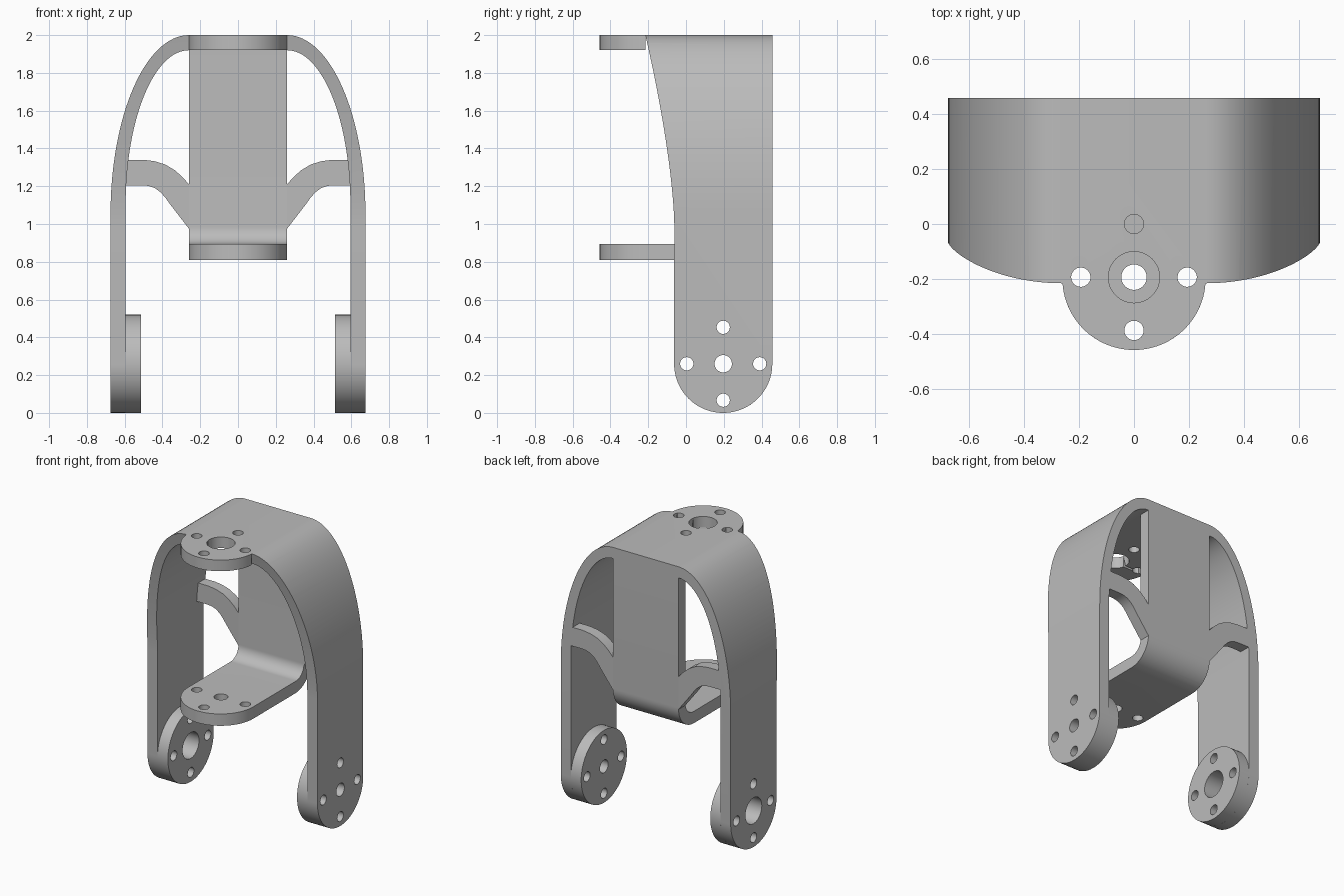
import bpy, bmesh, math

cube = bpy.data.objects.get("Cube")
if cube:
    bpy.data.objects.remove(cube, do_unlink=True)

grey = bpy.data.materials.new("bracket grey")
grey.use_nodes = True
grey.diffuse_color = (0.5, 0.5, 0.5, 1)
grey.node_tree.nodes["Principled BSDF"].inputs["Base Color"].default_value = (0.5, 0.5, 0.5, 1)

R = 0.26            # mounting pad radius and half width of the back plate
T = 0.08            # sheet thickness
BACK = 0.457        # rear face
HOLE_RING = 0.193   # screw circle radius
W = 0.675           # half width of the whole fork
PAD_Y = -0.197      # centre of the horizontal pads
LEG_Y, LEG_Z = 0.197, 0.26


def arc(cu, cv, ru, rv, a0, a1, n=32):
    """Points along an elliptical arc, angles in degrees."""
    angles = [math.radians(a0 + (a1 - a0) * i / n) for i in range(n + 1)]
    return [(cu + ru * math.cos(a), cv + rv * math.sin(a)) for a in angles]


def prism(name, points, axis, low, high):
    """Extrude a 2D outline along the given axis."""
    place = {"x": lambda u, v, w: (w, u, v),
             "y": lambda u, v, w: (u, w, v),
             "z": lambda u, v, w: (u, v, w)}[axis]
    bm = bmesh.new()
    face = bm.faces.new([bm.verts.new(place(u, v, low)) for u, v in points])
    ext = bmesh.ops.extrude_face_region(bm, geom=[face], use_keep_orig=True)
    shift = place(0, 0, high - low)
    bmesh.ops.translate(bm, vec=shift, verts=[g for g in ext["geom"] if isinstance(g, bmesh.types.BMVert)])
    bmesh.ops.recalc_face_normals(bm, faces=bm.faces)
    mesh = bpy.data.meshes.new(name)
    bm.to_mesh(mesh)
    bm.free()
    mesh.materials.append(grey)
    obj = bpy.data.objects.new(name, mesh)
    bpy.context.collection.objects.link(obj)
    return obj


def disc(name, u, v, radius, axis, low, high, n=64):
    return prism(name, arc(u, v, radius, radius, 0, 360, n)[:-1], axis, low, high)


def activate(obj):
    bpy.ops.object.select_all(action="DESELECT")
    obj.select_set(True)
    bpy.context.view_layer.objects.active = obj


def combine(obj, tool, operation):
    """Apply a boolean and discard the tool."""
    mod = obj.modifiers.new(operation, "BOOLEAN")
    mod.operation, mod.object, mod.solver = operation, tool, "EXACT"
    activate(obj)
    bpy.ops.object.modifier_apply(modifier=mod.name)
    bpy.data.objects.remove(tool, do_unlink=True)


def drill(objects, u, v, radius, axis, low, high):
    for obj in objects:
        combine(obj, disc("drill", u, v, radius, axis, low, high, 32), "DIFFERENCE")


def mirrored(points):
    return points + [(-u, v) for u, v in reversed(points)]


# Arched fork: front profile trimmed by the side silhouette
outer = [(W, -0.1)] + arc(R, 1.05, W - R, 0.95, 0, 90)
inner = [(W - T, -0.1)] + arc(R, 1.1, W - T - R, 0.82, 0, 90)
fork = prism("arched_fork", mirrored(outer) + mirrored(inner)[::-1], "y", -0.5, BACK + 0.1)

front_edge = []
for i in range(25):
    t = i / 24
    front_edge.append((-0.062 - 0.153 * t ** 1.5, 1 + t))
front_edge.append((front_edge[-1][0], 2.1))
side = arc(LEG_Y, LEG_Z, R, R, 0, -180, 40) + front_edge + [(BACK, 2.1)]
combine(fork, prism("side_trim", side, "x", -1, 1), "INTERSECT")

# Rounded tongue at the front of the top
a = math.degrees(math.asin((-0.215 - PAD_Y) / R))
tongue = prism("top_tongue", arc(0, PAD_Y, R, R, 180 - a, 360 + a, 48), "z", 2 - T, 2)

# Bent back plate with the lower pad
r_in, r_out = 0.09, 0.175
floor, shelf = 0.81, 0.895
plate_front = BACK - T
bend = [(-0.6, floor)] + arc(BACK - r_out, floor + r_out, r_out, r_out, -90, 0, 16)
bend += [(BACK, 2 - T), (plate_front, 2 - T)]
bend += arc(plate_front - r_in, shelf + r_in, r_in, r_in, 0, -90, 16) + [(-0.6, shelf)]
plate = prism("back_plate_and_lower_pad", bend, "x", -R, R)
plan = arc(0, PAD_Y, R, R, 180, 360, 48) + [(R, 0.6), (-R, 0.6)]
combine(plate, prism("plan_trim", plan, "z", 0, 3), "INTERSECT")

# Curved arms joining the back plate to the legs
arm_top = [(0.6, 1.34), (0.5, 1.34), (0.44, 1.332), (0.385, 1.315),
           (0.335, 1.285), (0.295, 1.25), (R, 1.21)]
arm_low = [(R, 0.975), (0.36, 1.105), (0.385, 1.14), (0.41, 1.168),
           (0.44, 1.19), (0.475, 1.202), (0.51, 1.205), (0.6, 1.205)]
parts = [fork, tongue, plate]
bosses = {}
for label, s in (("left", 1), ("right", -1)):
    outline = [(s * u, v) for u, v in arm_top + arm_low]
    parts.append(prism(label + "_arm", outline, "y", plate_front, BACK))
    # Round boss inside the leg end
    lo, hi = sorted((s * 0.513, s * (W - T)))
    bosses[s] = disc(label + "_leg_boss", LEG_Y, LEG_Z, R, "x", lo, hi)
    parts.append(bosses[s])

# Screw and shaft holes
ring = [(HOLE_RING, 0), (-HOLE_RING, 0), (0, -HOLE_RING), (0, HOLE_RING)]
for s in (1, -1):
    lo, hi = sorted((s * 0.4, s * 0.8))
    both = [fork, bosses[s]]
    drill(both, LEG_Y, LEG_Z, 0.046 if s > 0 else 0.093, "x", lo, hi)
    for du, dv in ring:
        drill(both, LEG_Y + du, LEG_Z + dv, 0.035, "x", lo, hi)

pad_hole_y = -HOLE_RING
drill([fork, tongue], 0, pad_hole_y, 0.093, "z", 1.8, 2.1)
drill([plate], 0, pad_hole_y, 0.046, "z", 0.7, 1)
for du, dv in ring:
    drill([fork, tongue], du, pad_hole_y + dv, 0.035, "z", 1.8, 2.1)
    if dv <= 0:
        drill([plate], du, pad_hole_y + dv, 0.035, "z", 0.7, 1)

# Smooth curved surfaces, keep cut edges crisp
for obj in parts:
    activate(obj)
    bpy.ops.object.shade_smooth_by_angle(angle=math.radians(30))
